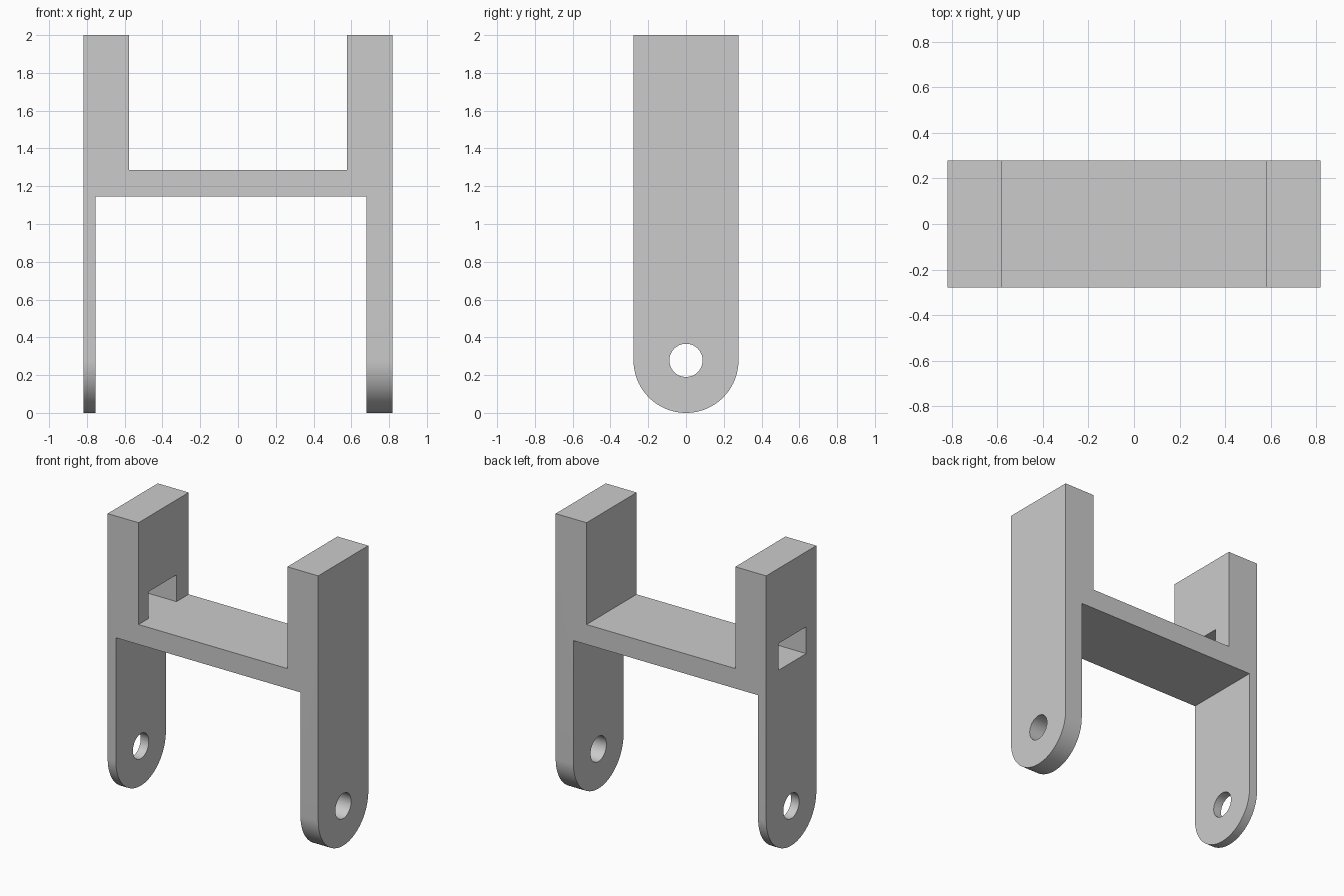
import bpy
import bmesh
from math import pi, sin, cos, radians
from mathutils import Vector

cube = bpy.data.objects.get("Cube")
if cube:
    bpy.data.objects.remove(cube, do_unlink=True)

# Main sizes
HALF_W, HALF_D, HEIGHT = 0.818, 0.278, 2.0
INNER = 0.578                       # inner face of the upper posts
DECK_LOW, DECK_TOP = 1.145, 1.285
THIN_IN, THICK_IN = -0.755, 0.68    # inner faces of the two lower legs
PIN_R = 0.088

grey = bpy.data.materials.new("plain_grey")
grey.use_nodes = True
colour = (0.6, 0.6, 0.6, 1)
grey.diffuse_color = colour
grey.node_tree.nodes["Principled BSDF"].inputs["Base Color"].default_value = colour


def prism(name, points, sweep):
    """Extrude a closed outline of 3D points along a vector."""
    bm = bmesh.new()
    face = bm.faces.new([bm.verts.new(p) for p in points])
    extruded = bmesh.ops.extrude_face_region(bm, geom=[face])["geom"]
    moved = [v for v in extruded if isinstance(v, bmesh.types.BMVert)]
    bmesh.ops.translate(bm, verts=moved, vec=Vector(sweep))
    bmesh.ops.recalc_face_normals(bm, faces=bm.faces)
    mesh = bpy.data.meshes.new(name)
    bm.to_mesh(mesh)
    bm.free()
    mesh.materials.append(grey)
    obj = bpy.data.objects.new(name, mesh)
    bpy.context.collection.objects.link(obj)
    return obj


def side_prism(name, outline, x0, x1):
    return prism(name, [(x0, y, z) for y, z in outline], (x1 - x0, 0, 0))


def arc(radius, start, end, steps):
    """Points around the pin axis, in the side plane."""
    angles = [start + (end - start) * i / steps for i in range(steps + 1)]
    return [(radius * cos(a), HALF_D + radius * sin(a)) for a in angles]


def carve(target, cutter, operation):
    cutter.hide_render = True
    mod = target.modifiers.new(cutter.name, 'BOOLEAN')
    mod.object, mod.operation, mod.solver = cutter, operation, 'EXACT'
    bpy.context.view_layer.objects.active = target
    bpy.ops.object.modifier_apply(modifier=mod.name)
    bpy.data.objects.remove(cutter, do_unlink=True)


# Frame: H-shaped front outline swept through the depth
front = [(-HALF_W, 0), (THIN_IN, 0), (THIN_IN, DECK_LOW), (THICK_IN, DECK_LOW),
         (THICK_IN, 0), (HALF_W, 0), (HALF_W, HEIGHT), (INNER, HEIGHT),
         (INNER, DECK_TOP), (-INNER, DECK_TOP), (-INNER, HEIGHT), (-HALF_W, HEIGHT)]
frame = prism("bracket_frame", [(x, -0.4, z) for x, z in front], (0, 0.8, 0))

# Rounded leg ends: keep only what lies inside the side outline
side = arc(HALF_D, pi, 2 * pi, 48) + [(HALF_D, HEIGHT + 0.1), (-HALF_D, HEIGHT + 0.1)]
carve(frame, side_prism("side_outline", side, -1, 1), 'INTERSECT')

# Pin holes through both legs
pin = arc(PIN_R, 0, 2 * pi, 48)[:-1]
carve(frame, side_prism("pin_hole", pin, -1, 1), 'DIFFERENCE')

# Window through the right post, level with the deck
window = [(-0.165, DECK_TOP), (0.143, DECK_TOP), (0.143, 1.473), (-0.165, 1.473)]
carve(frame, side_prism("post_window", window, -1, -0.5), 'DIFFERENCE')

bpy.ops.object.select_all(action='DESELECT')
frame.select_set(True)
bpy.context.view_layer.objects.active = frame
bpy.ops.object.shade_smooth_by_angle(angle=radians(30))
